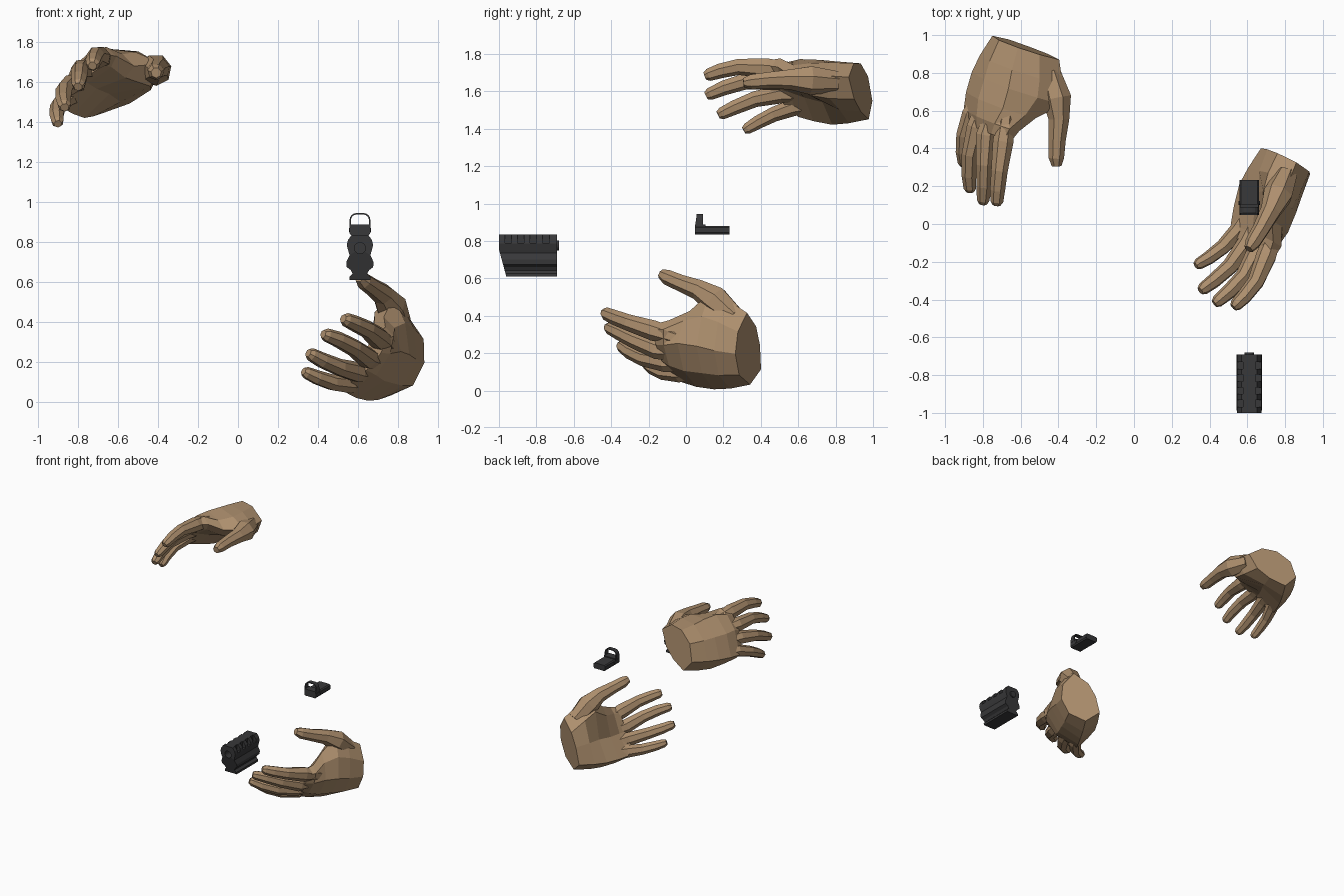
import bpy, bmesh, math
from mathutils import Vector, Matrix

if "Cube" in bpy.data.objects:
    bpy.data.objects.remove(bpy.data.objects["Cube"])


def material(name, rgb):
    m = bpy.data.materials.new(name)
    m.diffuse_color = (*rgb, 1)
    m.use_nodes = True
    m.node_tree.nodes["Principled BSDF"].inputs["Base Color"].default_value = m.diffuse_color
    return m


SKIN = material("tan skin", (0.42, 0.275, 0.155))
BLACK = material("matte black", (0.04, 0.04, 0.042))


def finish(name, bm, mat):
    bmesh.ops.recalc_face_normals(bm, faces=bm.faces)
    me = bpy.data.meshes.new(name)
    bm.to_mesh(me)
    bm.free()
    me.materials.append(mat)
    ob = bpy.data.objects.new(name, me)
    bpy.context.collection.objects.link(ob)
    return ob


def loft(name, rings, mat):
    """Skin a closed solid over rings with equal point counts."""
    bm = bmesh.new()
    vs = [[bm.verts.new(p) for p in r] for r in rings]
    n = len(vs[0])
    for r0, r1 in zip(vs, vs[1:]):
        for i in range(n):
            j = (i + 1) % n
            bm.faces.new((r0[i], r0[j], r1[j], r1[i]))
    bm.faces.new(vs[0])
    bm.faces.new(vs[-1])
    return finish(name, bm, mat)


def tube(name, path, sides=7):
    """Tapered digit along points (length, side, height, radius)."""
    pts = [Vector(p[:3]) for p in path]
    rings = []
    for k, p in enumerate(pts):
        t = (pts[min(k + 1, len(pts) - 1)] - pts[max(k - 1, 0)]).normalized()
        s = Vector((0, 0, 1)).cross(t).normalized()
        u = t.cross(s)
        r = path[k][3]
        rings.append([p + r * (s * math.cos(q) + u * math.sin(q))
                      for q in (2 * math.pi * i / sides + math.pi / 2 for i in range(sides))])
    return loft(name, rings, SKIN)


def combine(ob, other, op):
    """Apply a boolean and discard the second object."""
    mod = ob.modifiers.new("join", 'BOOLEAN')
    mod.operation, mod.solver, mod.object = op, 'EXACT', other
    bpy.context.view_layer.objects.active = ob
    bpy.ops.object.modifier_apply(modifier=mod.name)
    bpy.data.objects.remove(other)


def box(name, x, y, z):
    bm = bmesh.new()
    bmesh.ops.create_cube(bm, size=1)
    for v in bm.verts:
        v.co = [lo + (c + 0.5) * (hi - lo) for c, (lo, hi) in zip(v.co, (x, y, z))]
    return finish(name, bm, BLACK)


def cylinder(name, centre, radius, depth, axis):
    bm = bmesh.new()
    bmesh.ops.create_cone(bm, cap_ends=True, segments=20, radius1=radius,
                          radius2=radius, depth=depth)
    turn = Matrix.Rotation(math.pi / 2, 4, 'X' if axis == 'Y' else 'Y')
    bm.transform(Matrix.Translation(centre) @ turn)
    return finish(name, bm, BLACK)


# ---- Hand: local axes are finger direction, thumb side, back of hand ----
palm = [
    (0.00, [(.204, -.02), (.142, .096), (.036, .15), (-.092, .138), (-.188, .04),
            (-.153, -.09), (-.02, -.11), (.094, -.095)]),
    (0.12, [(.265, -.03), (.185, .09), (.05, .165), (-.1, .15), (-.218, .05),
            (-.18, -.088), (-.02, -.09), (.15, -.11)]),
    (0.22, [(.30, -.03), (.205, .085), (.07, .175), (-.095, .155), (-.23, .055),
            (-.195, -.08), (-.02, -.035), (.19, -.10)]),
    (0.33, [(.20, .02), (.175, .1), (.08, .185), (-.09, .16), (-.228, .05),
            (-.2, -.045), (-.03, .01), (.13, -.01)]),
    (0.42, [(.17, .10), (.145, .165), (.06, .183), (-.07, .155), (-.215, .04),
            (-.2, -.01), (-.03, .052), (.12, .065)]),
    (0.48, [(.155, .12), (.135, .165), (.05, .165), (-.06, .125), (-.135, .07),
            (-.13, .035), (-.03, .075), (.11, .085)]),
]
hand = loft("upper_hand", [[(a, b, c) for b, c in ring] for a, ring in palm], SKIN)

digits = {
    "index": [(.36, .08, .12, .045), (.50, .115, .13, .056), (.65, .15, .135, .045),
              (.75, .163, .113, .041), (.81, .169, .092, .035), (.83, .17, .085, .022)],
    "middle": [(.36, -.01, .10, .045), (.50, .0, .118, .054), (.65, .037, .105, .045),
               (.76, .055, .067, .041), (.835, .06, .035, .034), (.855, .06, .026, .022)],
    "ring": [(.36, -.09, .07, .045), (.48, -.09, .08, .052), (.63, -.087, .06, .044),
             (.74, -.077, .015, .040), (.805, -.066, -.02, .034), (.824, -.063, -.03, .022)],
    "little": [(.32, -.15, .03, .04), (.43, -.168, .035, .048), (.55, -.182, .01, .041),
               (.64, -.18, -.032, .037), (.695, -.174, -.068, .031), (.712, -.172, -.078, .02)],
    "thumb": [(.08, .17, -.02, .06), (.20, .25, -.04, .08), (.30, .297, -.05, .056),
              (.41, .322, -.058, .046), (.50, .343, -.07, .042), (.54, .355, -.078, .026)],
}
for name, path in digits.items():
    combine(hand, tube(name, path), 'UNION')


def placement(wrist, tips, across, side):
    """Matrix from hand space; side -1 gives the opposite hand."""
    e1 = Vector(tips).normalized()
    e2 = Vector(across)
    e2 = (e2 - e2.dot(e1) * e1).normalized()
    e3 = e1.cross(e2) * side
    return Matrix.Translation(wrist) @ Matrix((e1, e2, e3)).transposed().to_4x4()


# Opposite hand reuses the same mesh, mirrored
other = bpy.data.objects.new("lower_hand", hand.data.copy())
bpy.context.collection.objects.link(other)
hand.data.transform(placement((-.575, .935, 1.6), (-.25, -.77, -.07), (.5, -.005, .26), 1))
other.data.transform(placement((.8, .34, .22), (-.39, -.695, .07), (.275, .085, .465), -1))
other.data.flip_normals()

# ---- Railed block: mirrored profile, raked lower front ----
CX = 0.61
half = [(.052, .61), (.052, .626), (.036, .642), (.046, .66), (.066, .675), (.068, .70),
        (.052, .735), (.058, .755), (.066, .785), (.06, .81), (.042, .835)]
outline = half + [(-x, z) for x, z in reversed(half)]
front = [(CX + x, -1 + max(0, .755 - z) * .27, z) for x, z in outline]
back = [(CX + x, -.69, z) for x, z in outline]
block = loft("railed_block", [front, back], BLACK)
for i in range(4):
    y = -.95 + i * .067
    for s in (-1, 1):
        xs = sorted((CX + s * .034, CX + s * .1))
        combine(block, box("slot", xs, (y - .018, y + .018), (.788, .86)), 'DIFFERENCE')
combine(block, cylinder("bore", (CX, -.93, .77), .028, .2, 'Y'), 'DIFFERENCE')
cylinder("rear_collar", (CX, -.69, .775), .026, .02, 'Y')

# ---- Small sight: base, arched window frame, side screws ----
base_half = [(.045, .835), (.052, .845), (.052, .872), (.044, .88)]
base_line = base_half + [(-x, z) for x, z in reversed(base_half)]
loft("sight_base", [[(CX + x, y, z) for x, z in base_line] for y in (.047, .232)], BLACK)
box("sight_hood", (CX - .05, CX + .05), (.047, .105), (.87, .888))


def arch(w, top, corner):
    pts = [(w, .875)]
    for i in range(5):
        q = math.pi / 2 * i / 4
        pts.append((w - corner + corner * math.cos(q), top - corner + corner * math.sin(q)))
    return pts + [(-x, z) for x, z in reversed(pts)]


frame = arch(.052, .945, .034) + arch(.045, .938, .028)[::-1]
bm = bmesh.new()
n = len(frame) // 2
rows = [[bm.verts.new((CX + x, y + (z - .875) * k, z)) for x, z in frame]
        for y, k in ((.048, .14), (.09, 0))]
for i in range(n):
    j = 2 * n - 1 - i
    bm.faces.new((rows[0][i], rows[0][j], rows[1][j], rows[1][i])) if i in (0, n - 1) else None
    if i < n - 1:
        for r in rows:
            bm.faces.new((r[i], r[i + 1], r[j - 1], r[j]))
        for a, b in ((i, i + 1), (j, j - 1)):
            bm.faces.new((rows[0][a], rows[0][b], rows[1][b], rows[1][a]))
finish("sight_window_frame", bm, BLACK)
cylinder("sight_screws", (CX, .112, .861), .011, .112, 'X')
